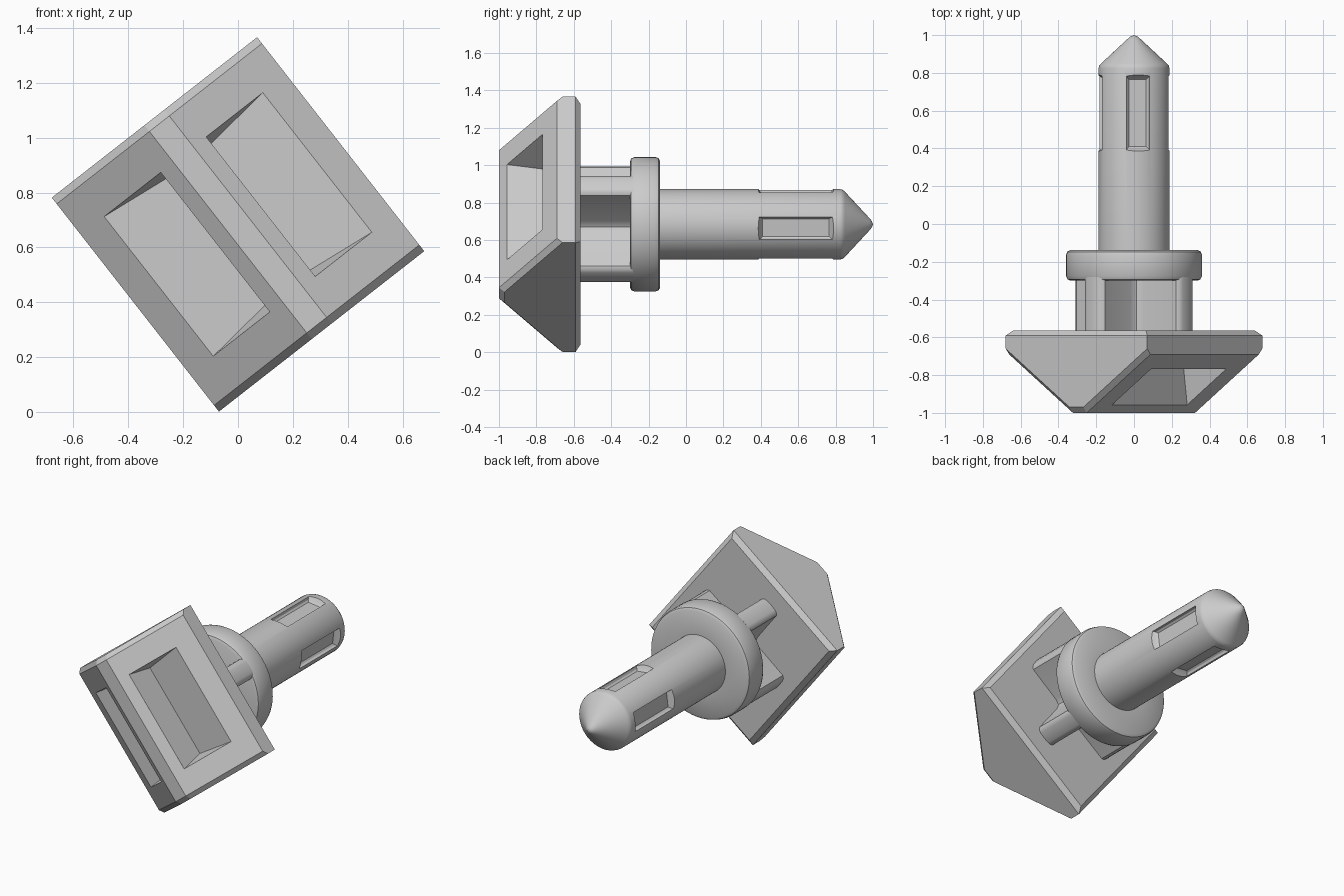
import bpy, bmesh, math
from mathutils import Matrix, Vector

if "Cube" in bpy.data.objects:
    bpy.data.objects.remove(bpy.data.objects["Cube"])

TILT = math.radians(-38)   # whole model is turned about its long (y) axis
CENTRE = 0.684


def finish(name, bm, smooth=None):
    bmesh.ops.recalc_face_normals(bm, faces=bm.faces)
    mesh = bpy.data.meshes.new(name)
    bm.to_mesh(mesh)
    bm.free()
    ob = bpy.data.objects.new(name, mesh)
    bpy.context.collection.objects.link(ob)
    ob.matrix_world = Matrix.Translation((0, 0, CENTRE)) @ Matrix.Rotation(TILT, 4, 'Y')
    if smooth:
        shade(ob, smooth)
    return ob


def shade(ob, angle):
    bpy.ops.object.select_all(action='DESELECT')
    ob.select_set(True)
    bpy.context.view_layer.objects.active = ob
    bpy.ops.object.shade_smooth_by_angle(angle=math.radians(angle))


def hull(name, points):
    bm = bmesh.new()
    verts = [bm.verts.new(p) for p in points]
    bmesh.ops.convex_hull(bm, input=verts)
    loose = [v for v in bm.verts if not v.link_faces]
    if loose:
        bmesh.ops.delete(bm, geom=loose, context='VERTS')
    bmesh.ops.dissolve_limit(bm, angle_limit=0.01, verts=bm.verts[:], edges=bm.edges[:])
    return finish(name, bm)


def cut(target, cutters):
    for c in cutters:
        c.hide_render = True
        mod = target.modifiers.new("cut", 'BOOLEAN')
        mod.operation = 'DIFFERENCE'
        mod.solver = 'EXACT'
        mod.object = c
        bpy.context.view_layer.update()
        bpy.context.view_layer.objects.active = target
        bpy.ops.object.modifier_apply(modifier=mod.name)
        bpy.data.objects.remove(c)


# wedge head: ridged block with chamfered ends and back
pts = []
for su in (-1, 1):
    for sv in (-1, 1):
        pts += [(su * u, y, sv * v) for u, y, v in (
            (0.445, -0.563, 0.466), (0.475, -0.59, 0.495), (0.475, -0.66, 0.495),
            (0.475, -0.69, 0.466), (0.046, -0.97, 0.495), (0.046, -1.0, 0.466))]
head = hull("wedge_head", pts)

# one pocket in each sloping face
pockets = []
for su in (-1, 1):
    pts = []
    for sv in (-1, 1):
        pts += [(su * u, y, sv * v) for u, y, v in (
            (0.105, -0.768, 0.293), (0.317, -0.768, 0.293),
            (0.105, -0.957, 0.323), (0.367, -0.768, 0.323),
            (0.163, -1.038, 0.323), (0.425, -0.849, 0.323))]
    pockets.append(hull("pocket_cutter", pts))
cut(head, pockets)

# cross-shaped neck between head and flange
quarter = [(0.358, 0.0), (0.356, 0.035), (0.35, 0.054), (0.335, 0.066), (0.115, 0.068),
           (0.092, 0.073), (0.079, 0.079), (0.073, 0.092), (0.068, 0.115),
           (0.066, 0.335), (0.054, 0.35), (0.035, 0.356)]
bm = bmesh.new()
ring = []
for k in range(4):
    rot = Matrix.Rotation(k * math.pi / 2, 2)
    for p in quarter:
        x, z = rot @ Vector(p)
        ring.append(bm.verts.new((x, -0.58, z)))
face = bm.faces.new(ring)
new = bmesh.ops.extrude_face_region(bm, geom=[face])['geom']
bmesh.ops.translate(bm, verts=[v for v in new if isinstance(v, bmesh.types.BMVert)],
                    vec=(0, 0.3, 0))
finish("cross_neck", bm, 35)

# flange and pointed shaft, turned as one profile (radius, y)
profile = [(0, -0.3), (0.335, -0.3), (0.352, -0.293), (0.36, -0.275), (0.36, -0.165),
           (0.354, -0.147), (0.338, -0.138), (0.188, -0.138), (0.188, 0.825),
           (0.184, 0.838), (0.174, 0.85), (0.035, 0.979), (0.018, 0.993), (0, 1.0)]
N = 64
bm = bmesh.new()
rows = []
for r, y in profile:
    if r == 0:
        rows.append([bm.verts.new((0, y, 0))] * N)
    else:
        rows.append([bm.verts.new((r * math.cos(2 * math.pi * i / N), y,
                                   r * math.sin(2 * math.pi * i / N))) for i in range(N)])
for a, b in zip(rows, rows[1:]):
    for i in range(N):
        j = (i + 1) % N
        bm.faces.new(list(dict.fromkeys((a[i], a[j], b[j], b[i]))))
shaft = finish("flanged_shaft", bm)

# four shallow slots near the tip
slots = []
for k in range(4):
    rot = Matrix.Rotation(math.pi / 4 + k * math.pi / 2, 3, 'Y')
    pts = []
    for s in (-1, 1):
        for r, w, y0, y1 in ((0.153, 0.046, 0.41, 0.765), (0.162, 0.056, 0.4, 0.775),
                             (0.19, 0.064, 0.385, 0.79), (0.24, 0.064, 0.385, 0.79)):
            pts += [rot @ Vector((r, y, s * w)) for y in (y0, y1)]
    slots.append(hull("slot_cutter", pts))
cut(shaft, slots)
shade(shaft, 32)
